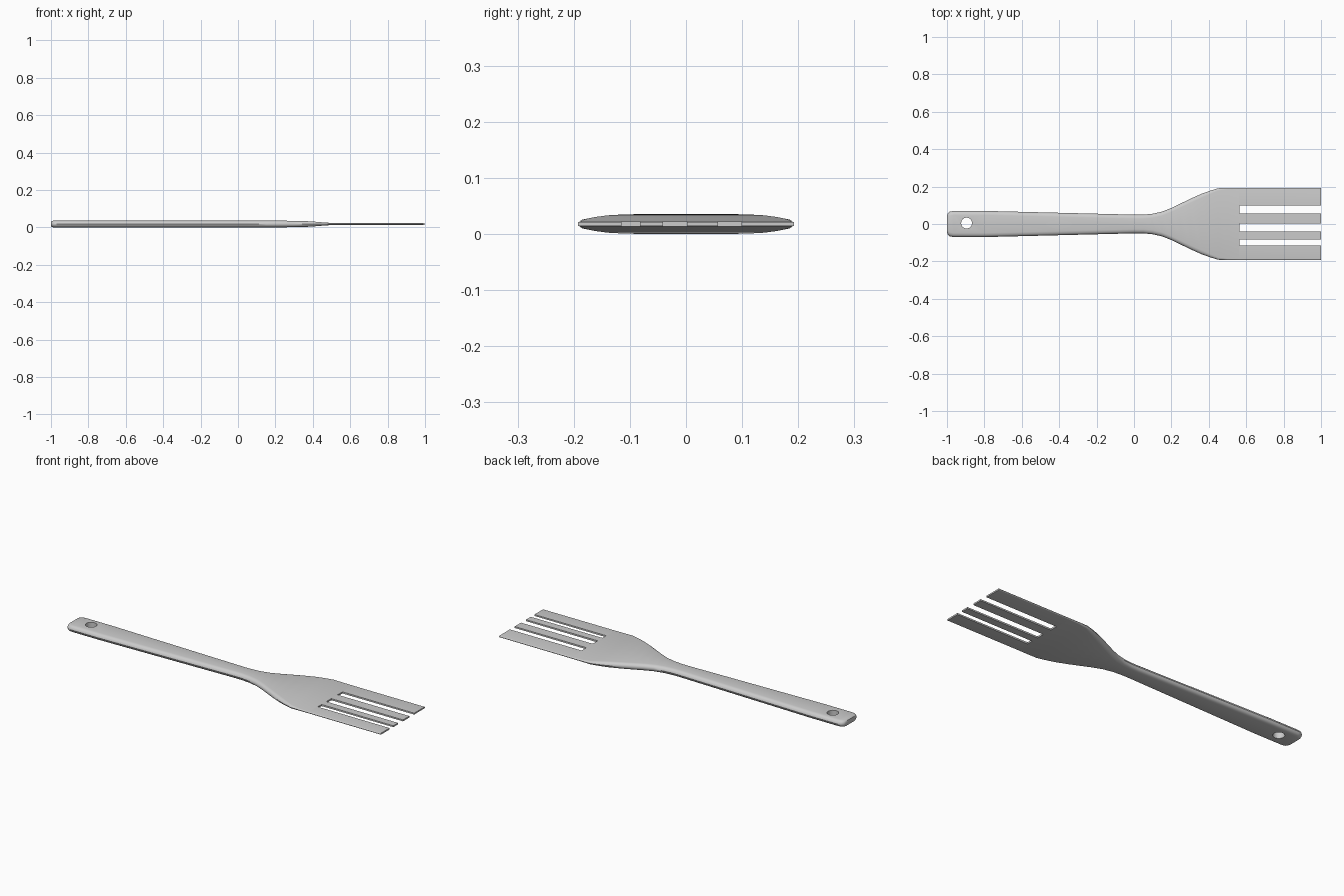
import bpy, bmesh, math

if "Cube" in bpy.data.objects:
    bpy.data.objects.remove(bpy.data.objects["Cube"])

ZC = 0.019

# Body stations: x, half width, half thickness
STATIONS = [
    (-1.0, 0.045, 0.013), (-0.996, 0.056, 0.016), (-0.985, 0.066, 0.018), (-0.965, 0.070, 0.018),
    (-0.8, 0.070, 0.018), (-0.4, 0.060, 0.018), (0.0, 0.050, 0.018), (0.05, 0.050, 0.018),
    (0.10, 0.055, 0.018), (0.15, 0.066, 0.018), (0.20, 0.086, 0.018), (0.25, 0.110, 0.0175),
    (0.30, 0.134, 0.017), (0.36, 0.161, 0.0155), (0.41, 0.179, 0.0125), (0.45, 0.191, 0.009),
    (0.50, 0.193, 0.0055), (0.56, 0.193, 0.0045), (1.0, 0.193, 0.004),
]
STEPS = 6


def section(bm, x, w, h):
    """Flat-topped cross-section with rounded sides."""
    r = min(0.022, h * 1.4)
    ring = []
    for side in (1, -1):
        for i in range(STEPS + 1):
            a = -math.pi / 2 + math.pi * i / STEPS
            y = w - r + r * math.cos(a)
            ring.append(bm.verts.new((x, side * y, ZC + side * h * math.sin(a))))
    return ring


# Spatula handle and blade in one loft
bm = bmesh.new()
rings = [section(bm, *s) for s in STATIONS]
n = len(rings[0])
for a, b in zip(rings, rings[1:]):
    for i in range(n):
        j = (i + 1) % n
        bm.faces.new((a[i], a[j], b[j], b[i]))
bm.faces.new(rings[0])
bm.faces.new(rings[-1])
bmesh.ops.recalc_face_normals(bm, faces=bm.faces)
mesh = bpy.data.meshes.new("spatula")
bm.to_mesh(mesh)
bm.free()
spatula = bpy.data.objects.new("spatula", mesh)
bpy.context.collection.objects.link(spatula)


def cut(cutter):
    cutter.hide_render = True
    bpy.context.view_layer.objects.active = spatula
    mod = spatula.modifiers.new("cut", 'BOOLEAN')
    mod.operation = 'DIFFERENCE'
    mod.solver = 'EXACT'
    mod.object = cutter
    bpy.ops.object.modifier_apply(modifier=mod.name)
    bpy.data.objects.remove(cutter)


# Blade slots
for y0, y1 in ((0.057, 0.099), (-0.041, 0.002), (-0.115, -0.082)):
    bpy.ops.mesh.primitive_cube_add(size=1, location=(0.8325, (y0 + y1) / 2, ZC))
    slot = bpy.context.object
    slot.name = "slot_cutter"
    slot.scale = (0.535, y1 - y0, 0.2)
    bpy.context.view_layer.update()
    cut(slot)

# Hanging hole
bpy.ops.mesh.primitive_cylinder_add(vertices=32, radius=0.029, depth=0.2, location=(-0.895, 0.005, ZC))
bpy.context.object.name = "hole_cutter"
cut(bpy.context.object)

bpy.ops.object.select_all(action='DESELECT')
spatula.select_set(True)
bpy.context.view_layer.objects.active = spatula
bpy.ops.object.shade_smooth_by_angle(angle=math.radians(35))
spatula.location.z = -0.001
